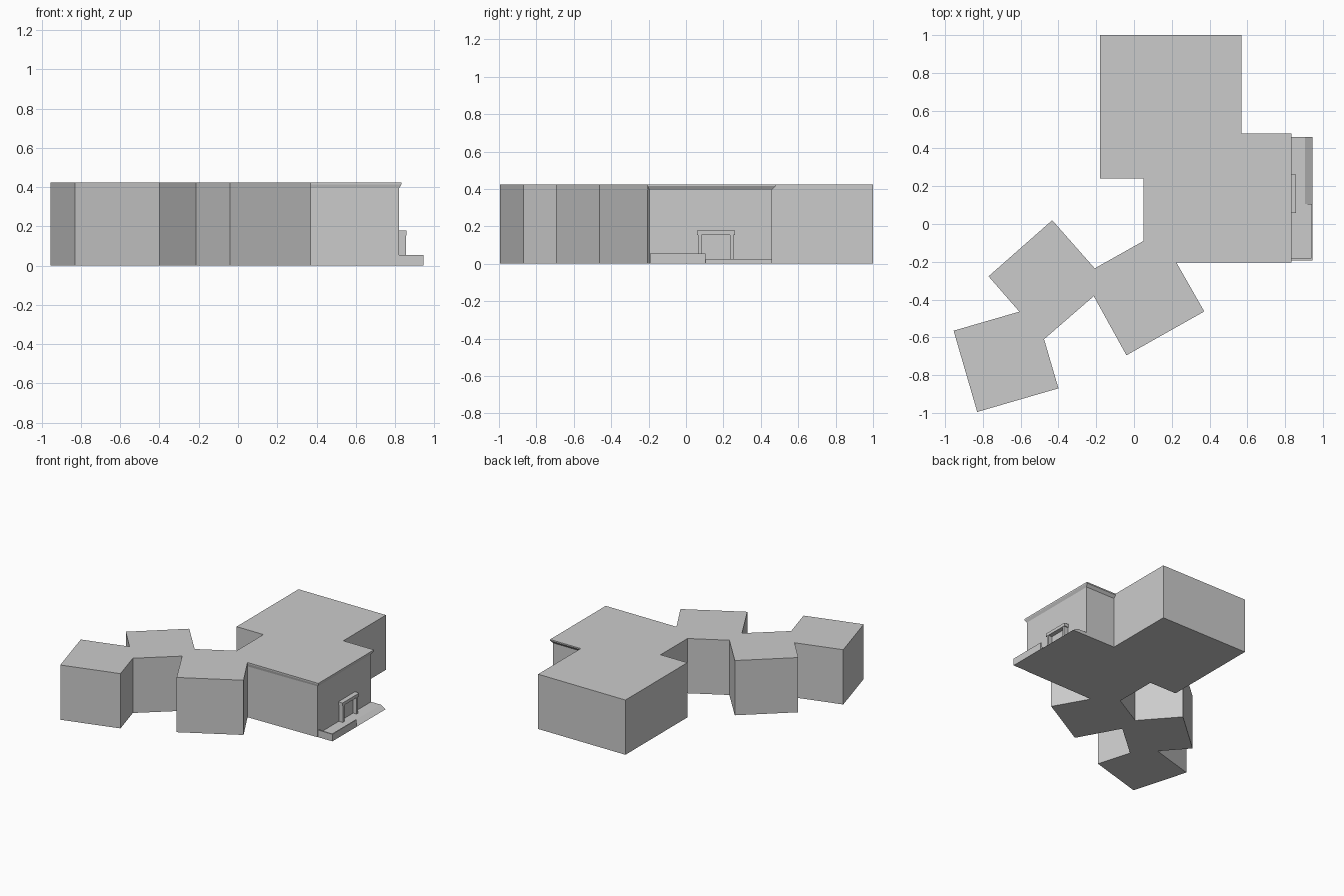
import bpy, bmesh

if "Cube" in bpy.data.objects:
    bpy.data.objects.remove(bpy.data.objects["Cube"])

HEIGHT = 0.425


def finish(name, bm):
    bmesh.ops.recalc_face_normals(bm, faces=bm.faces)
    mesh = bpy.data.meshes.new(name)
    bm.to_mesh(mesh)
    bm.free()
    obj = bpy.data.objects.new(name, mesh)
    bpy.context.collection.objects.link(obj)
    return obj


def loft(name, rings):
    """Closed solid through equally long rings of 3D points."""
    bm = bmesh.new()
    loops = [[bm.verts.new(p) for p in ring] for ring in rings]
    for a, b in zip(loops, loops[1:]):
        for i in range(len(a)):
            j = (i + 1) % len(a)
            bm.faces.new((a[i], a[j], b[j], b[i]))
    bm.faces.new(loops[0][::-1])
    bm.faces.new(loops[-1])
    return finish(name, bm)


def box(name, x0, x1, y0, y1, z0, z1):
    base = [(x0, y0), (x1, y0), (x1, y1), (x0, y1)]
    return loft(name, [[(x, y, z) for x, y in base] for z in (z0, z1)])


# Building: two large halls and a chain of three rotated rooms
roof = [(-0.18, 1.0), (-0.18, 0.24), (0.05, 0.24), (0.05, -0.09),
        (-0.208, -0.235), (-0.433, 0.02), (-0.77, -0.277), (-0.607, -0.464),
        (-0.955, -0.565), (-0.83, -0.995), (-0.40, -0.87), (-0.476, -0.61),
        (-0.213, -0.382), (-0.04, -0.695), (0.372, -0.463), (0.225, -0.205),
        (0.833, -0.205), (0.833, 0.478), (0.57, 0.478), (0.57, 1.0)]

# The entrance hall's walls sit slightly inside its flared roof edge
inset = {(0.833, -0.205): (0.821, -0.195), (0.833, 0.478): (0.821, 0.46),
         (0.57, 0.478): (0.57, 0.46)}
wall = [inset.get(p, p) for p in roof]
levels = [(wall, 0), (wall, 0.395), (roof, 0.415), (roof, HEIGHT)]
loft("building_shell", [[(x, y, z) for x, y in ring] for ring, z in levels])

# Entrance terrace: flat by the parapet, sloping edge at the open end
box("terrace_floor", 0.815, 0.937, -0.182, 0.105, 0, 0.025)
profile = [(0.815, 0), (0.945, 0), (0.905, 0.025), (0.815, 0.025)]
loft("terrace_ramp", [[(x, y, z) for x, z in profile] for y in (0.105, 0.46)])
box("parapet_front", 0.815, 0.945, -0.192, -0.182, 0, 0.055)
box("parapet_side", 0.937, 0.945, -0.182, 0.105, 0, 0.055)

# Entrance portal
for side, y in (("left", 0.064), ("right", 0.234)):
    box("portal_post_" + side, 0.815, 0.855, y, y + 0.02, 0.025, 0.155)
box("portal_lintel", 0.815, 0.858, 0.058, 0.262, 0.155, 0.179)
box("door", 0.815, 0.825, 0.084, 0.234, 0.025, 0.155)
